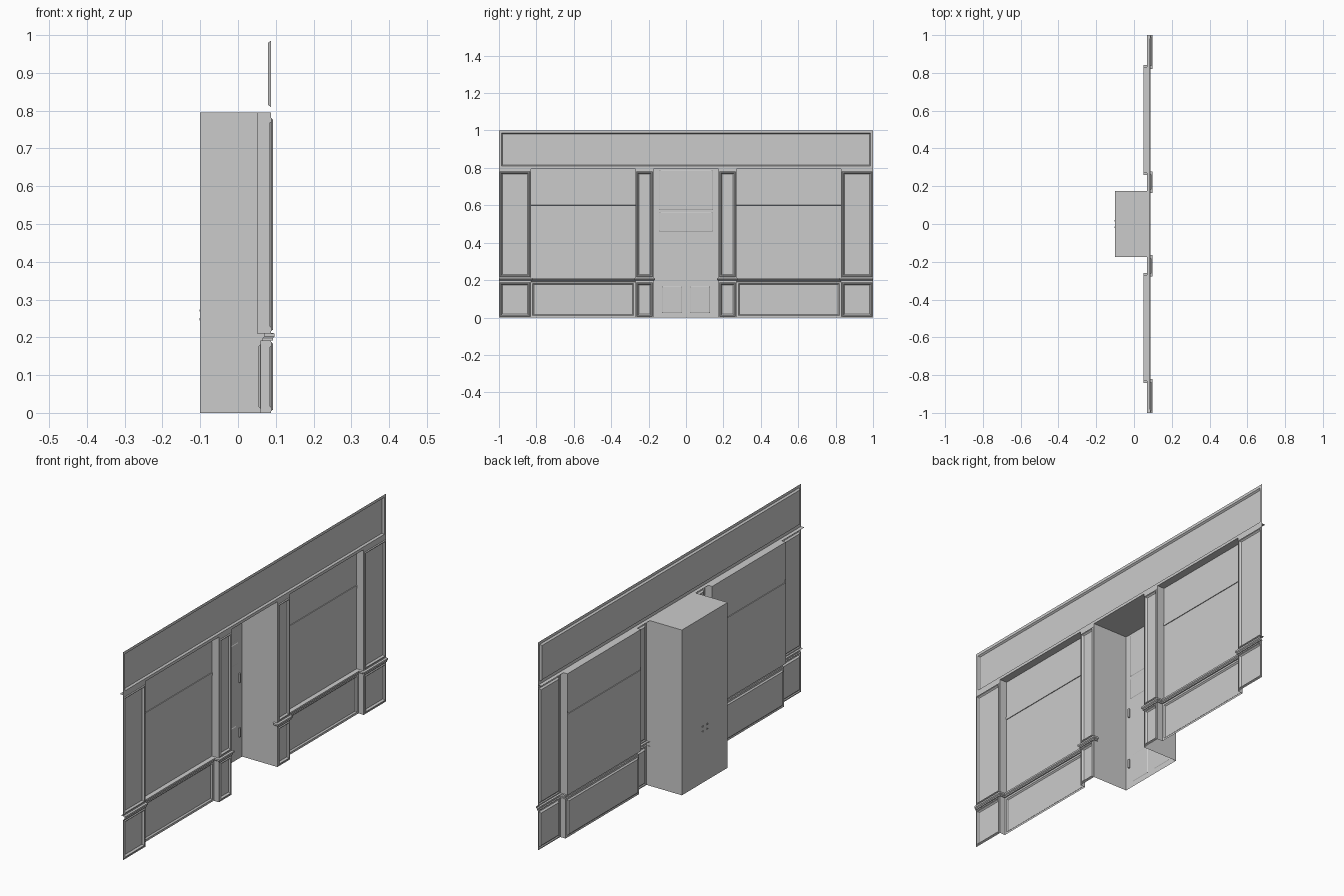
import bpy
from mathutils import Vector

if "Cube" in bpy.data.objects:
    bpy.data.objects.remove(bpy.data.objects["Cube"])

TOP = 0.795          # underside of the fascia
FACE = 0.088         # main front plane
Y_DOOR, Y_WIN0, Y_WIN1 = 0.174, 0.27, 0.83


def make(name, verts, faces, mirror=True):
    me = bpy.data.meshes.new(name)
    me.from_pydata(verts, [], faces)
    ob = bpy.data.objects.new(name, me)
    bpy.context.collection.objects.link(ob)
    if mirror:
        m = ob.modifiers.new("mirror", 'MIRROR')
        m.use_axis = (False, True, False)
    return ob


def panel(name, y0, y1, z0, z1, steps, mirror=True, cap=True):
    """Nested rectangles facing +x; steps are (inset, x)."""
    v, f = [], []
    for i, x in steps:
        v += [(x, y0 + i, z0 + i), (x, y1 - i, z0 + i),
              (x, y1 - i, z1 - i), (x, y0 + i, z1 - i)]
    for s in range(len(steps) - 1):
        a, b = s * 4, s * 4 + 4
        for k in range(4):
            n = (k + 1) % 4
            f.append((a + k, a + n, b + n, b + k))
    if cap:
        b = len(v) - 4
        f.append((b, b + 1, b + 2, b + 3))
    return make(name, v, f, mirror)


def side(name, y, x0, x1, z0, z1, towards):
    f = (0, 1, 2, 3) if towards < 0 else (3, 2, 1, 0)
    return make(name, [(x0, y, z0), (x1, y, z0), (x1, y, z1), (x0, y, z1)], [f])


def soffit(name, x0, x1, y0, y1, mirror=True):
    return make(name, [(x0, y0, TOP), (x0, y1, TOP), (x1, y1, TOP), (x1, y0, TOP)],
                [(0, 1, 2, 3)], mirror)


def sweep(name, path, profile):
    """Sweep (offset, z) profile along a plan path with mitred corners."""
    pts = [Vector(p) for p in path]
    v, f = [], []
    n = len(profile)
    for i, p in enumerate(pts):
        ns = []
        for a, b in ((i - 1, i), (i, i + 1)):
            if a >= 0 and b < len(pts):
                d = (pts[b] - pts[a]).normalized()
                ns.append(Vector((d.y, -d.x)))
        m = sum(ns, Vector((0, 0)))
        m = m / m.dot(ns[0])
        for o, z in profile:
            q = p + m * o
            v.append((q.x, q.y, z))
    for i in range(len(pts) - 1):
        for k in range(n - 1):
            a = i * n + k
            f.append((a, a + n, a + n + 1, a + 1))
    return make(name, v, f)


# Fascia board with sunken sign panel
panel("fascia", -1, 1, TOP, 1, [(0, FACE), (0.014, FACE), (0.02, 0.08)], mirror=False)

# Pilasters: raised moulding around a sunken field, above and below the sill
mould = [(0, FACE), (0.005, FACE), (0.008, 0.092), (0.012, 0.091),
         (0.015, 0.086), (0.018, 0.083)]
for label, y0, y1 in (("inner", Y_DOOR, Y_WIN0), ("outer", Y_WIN1, 1.0)):
    panel(label + "_pilaster_upper", y0, y1, 0.212, 0.785, mould)
    panel(label + "_pilaster_lower", y0, y1, 0, 0.192, mould)
    panel(label + "_pilaster_head", y0, y1, 0.785, TOP, [(0, FACE)])
    soffit(label + "_pilaster_soffit", 0.07, FACE, y0, y1)

# Window glazing, transom bar and surrounding returns
panel("window_lower_pane", Y_WIN0, Y_WIN1, 0.21, 0.6, [(0, 0.05)])
panel("window_upper_pane", Y_WIN0, Y_WIN1, 0.615, TOP, [(0, 0.05)])
panel("window_transom_bar", Y_WIN0, Y_WIN1, 0.6, 0.615,
      [(0, 0.05), (0.0005, 0.053)])
soffit("window_soffit", 0.05, FACE, Y_WIN0, Y_WIN1)
for y, t in ((Y_WIN0, 1), (Y_WIN1, -1)):
    side("window_reveal", y, 0.05, FACE, 0.21, TOP, t)
    side("stall_riser_reveal", y, 0.06, FACE, 0, 0.192, t)

# Stall riser panel under each window
panel("stall_riser", Y_WIN0, Y_WIN1, 0, 0.192,
      [(0, 0.06), (0.01, 0.06), (0.016, 0.054)])

# Sill moulding wrapping around pilasters and under the window
sweep("sill", [(0.07, Y_DOOR), (FACE, Y_DOOR), (FACE, Y_WIN0), (0.061, Y_WIN0),
               (0.061, Y_WIN1), (FACE, Y_WIN1), (FACE, 1.0)],
      [(-0.002, 0.191), (0.004, 0.192), (0.004, 0.198), (0.009, 0.202),
       (0.009, 0.21), (0.0, 0.212), (-0.011, 0.212)])

# Entrance recess, open at the bottom
side("entrance_wall", Y_DOOR, -0.1, FACE, 0, TOP, -1)
soffit("entrance_ceiling", -0.1, FACE, -Y_DOOR, Y_DOOR, mirror=False)
panel("door_wall", -Y_DOOR, Y_DOOR, 0, TOP, [(0, -0.1)], mirror=False)

# Door details: raised panels, hinges and handle stubs
raised = [(0, -0.1), (0.003, -0.098)]
panel("door_transom", -0.142, 0.142, 0.575, 0.787, raised, mirror=False)
panel("door_glass", -0.142, 0.142, 0.46, 0.562, raised, mirror=False)
panel("door_lower_panel", 0.023, 0.127, 0.025, 0.165, raised)
for z in (0.105, 0.367):
    panel("door_hinge", 0.146, 0.154, z, z + 0.043, [(0, -0.1), (0, -0.092)])
for z in (0.245, 0.268):
    panel("door_handle_stub", 0.013, 0.02, z, z + 0.006, [(0, -0.102), (0, -0.095)])
